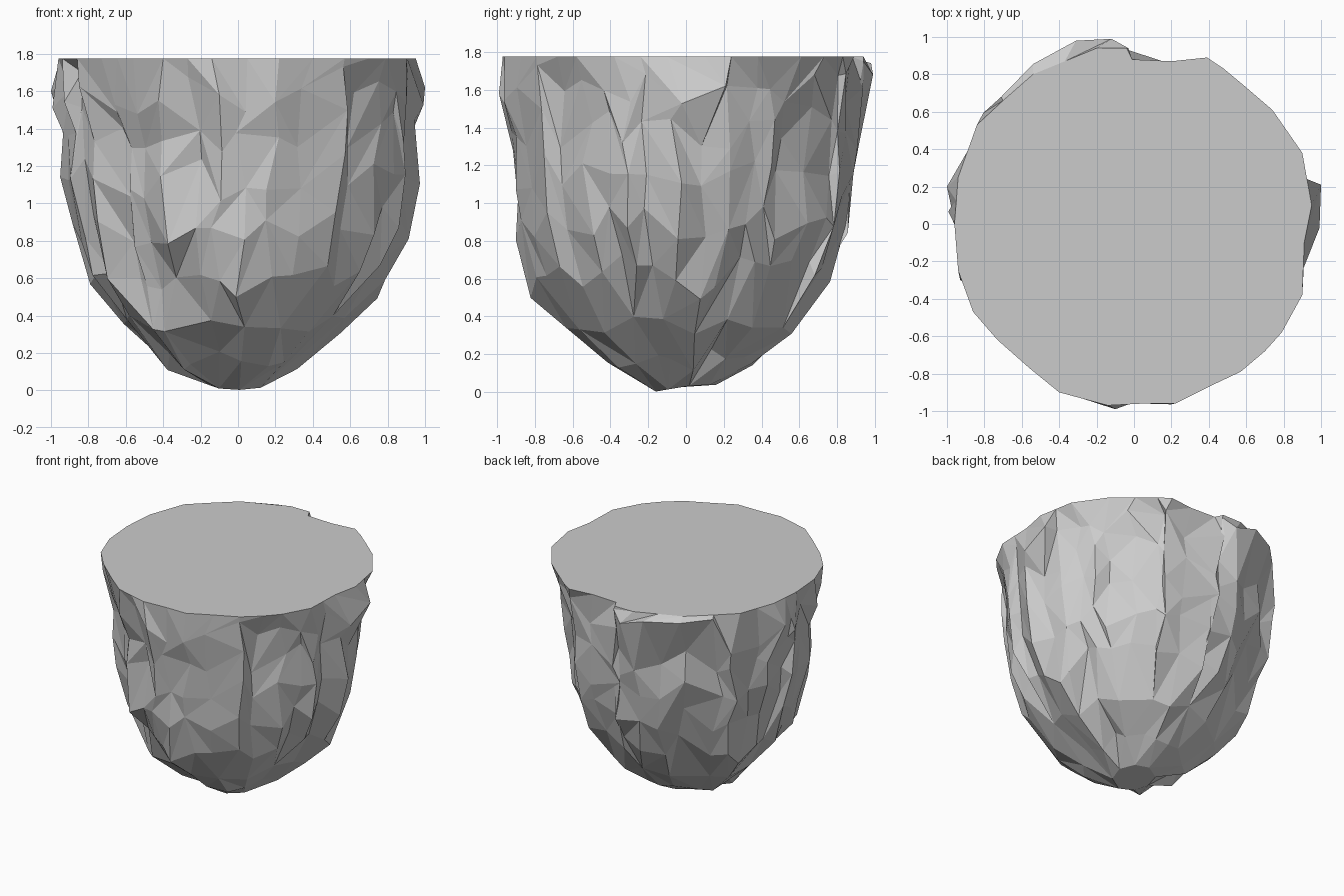
import bpy, bmesh, math, random

if "Cube" in bpy.data.objects:
    bpy.data.objects.remove(bpy.data.objects["Cube"])
random.seed(4)

# outline of the flat top, anticlockwise from the right
TOP = [(.95, .1), (.90, .38), (.74, .61), (.60, .73), (.48, .83), (.39, .89), (.20, .87),
       (-.01, .88), (-.04, .94), (-.20, .94), (-.37, .87), (-.54, .80), (-.70, .66),
       (-.84, .53), (-.94, .25), (-.96, 0), (-.94, -.25), (-.86, -.47), (-.73, -.62),
       (-.56, -.77), (-.40, -.90), (-.14, -.97), (.05, -.96), (.22, -.96), (.40, -.87),
       (.57, -.79), (.70, -.68), (.79, -.58), (.90, -.38), (.91, -.1)]
# wall radius by height, one row every 45 degrees from the right
Z = [1.60, 1.38, 1.14, .88, .62, .36, .16]
PROFILE = [[.95, .94, .92, .87, .765, .565, .32],
           [.89, .83, .82, .82, .745, .57, .34],
           [.91, .92, .905, .85, .745, .60, .37],
           [.94, .92, .90, .85, .75, .58, .36],
           [.97, .95, .93, .86, .765, .62, .38],
           [.88, .82, .82, .80, .755, .62, .40],
           [.97, .92, .90, .90, .82, .65, .42],
           [.93, .91, .90, .87, .78, .59, .36]]
# fixed points of the first ring: back lip and widest crags
FIXED = {8: (-.03, .94, 1.75), 9: (-.12, .99, 1.68), 10: (-.31, .98, 1.74),
         11: (-.54, .855, 1.74), 12: (-.71, .68, 1.75), 0: (1, .21, 1.62),
         14: (-1, .2, 1.60), 21: (-.1, -.99, 1.58)}

# columns: outline points plus midpoints of the long edges
cols = []
for i, (x, y) in enumerate(TOP):
    x2, y2 = TOP[(i + 1) % len(TOP)]
    cols.append((x, y, i))
    if math.hypot(x2 - x, y2 - y) > .215:
        cols.append(((x + x2) / 2, (y + y2) / 2, None))
if len(cols) % 2:
    cols.append(((cols[-1][0] + .95) / 2, (cols[-1][1] + .1) / 2, None))
N = len(cols)


def radius(ring, a):
    """Blend the wall profiles around the rock."""
    q = (a / (math.pi / 4)) % 8
    i, f = int(q), q - int(q)
    return PROFILE[i][ring] * (1 - f) + PROFILE[(i + 1) % 8][ring] * f


def shelf(ring, a):
    """Slanting shelf on the front left: cut in above, bulge below."""
    d = math.degrees(a) % 360
    if 215 < d < 245:
        return (0, 0, 0, -.05, -.07, .03, .01)[ring]
    return 0


bm = bmesh.new()
top_ring = [bm.verts.new((x, y, 1.775)) for x, y, _ in cols]
rings = [top_ring]

# craggy rings; ridge and lean are shared down a column to give tall narrow facets
ridge = [random.uniform(-.02, .02) + (.018 if c % 2 else -.018) for c in range(N)]
lean = [random.uniform(-.06, .06) for c in range(N)]
lift = [random.uniform(-.08, .08) for c in range(N)]
for k, z in enumerate(Z):
    step = 2 if k >= 5 else 1          # fewer columns near the bottom
    ring = []
    for c, (x, y, orig) in enumerate(cols):
        if c % step:
            ring.append(ring[-1])
            continue
        a0 = math.atan2(y, x)
        a = a0 + lean[c] + random.uniform(-.04, .04)
        fade = 1 if k < 5 else .5
        r = radius(k, a) + shelf(k, a)
        r += (ridge[c] + random.uniform(-.025, .025)) * fade
        zz = z + (lift[c] + random.uniform(-.07, .07)) * fade
        p = (r * math.cos(a), r * math.sin(a), min(zz, 1.74))
        if k == 0 and orig in FIXED:
            p = FIXED[orig]
        p = (max(-1, min(1, p[0])), max(-.99, min(.99, p[1])), p[2])
        ring.append(bm.verts.new(p))
    rings.append(ring)

# small tilted polygon at the tip
ring = []
for c, (x, y, _) in enumerate(cols):
    if c % 5 == 0:
        a = math.atan2(y, x)
        yy = .16 * math.sin(a)
        ring.append(bm.verts.new((.15 * math.cos(a), yy, max(0, .03 + .17 * min(yy, .05)))))
    else:
        ring.append(ring[-1])
rings.append(ring)


def face(*vs):
    if len(set(vs)) == len(vs):
        bm.faces.new(vs)


# triangulated walls with random diagonals
for k in range(len(rings) - 1):
    u, l = rings[k], rings[k + 1]
    for c in range(N):
        d = (c + 1) % N
        if random.random() < .5:
            face(u[c], l[c], l[d])
            face(u[c], l[d], u[d])
        else:
            face(u[c], l[c], u[d])
            face(u[d], l[c], l[d])
bm.faces.new(top_ring)
bm.faces.new(list(dict.fromkeys(reversed(rings[-1]))))
bmesh.ops.recalc_face_normals(bm, faces=bm.faces)

mesh = bpy.data.meshes.new("rock_island")
bm.to_mesh(mesh)
bm.free()
bpy.context.collection.objects.link(bpy.data.objects.new("rock_island", mesh))
